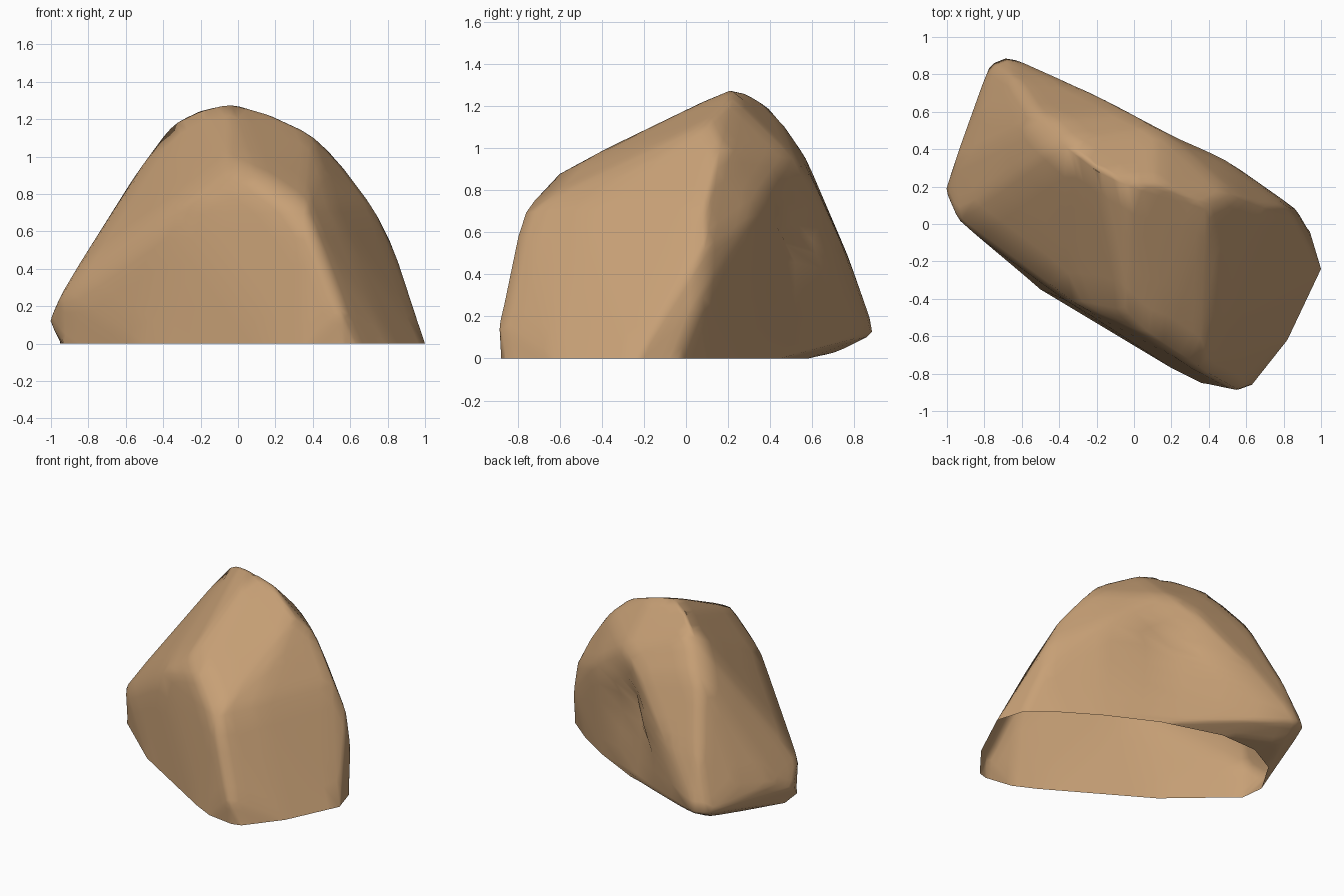
import bpy
import bmesh
import math
from mathutils import Vector

default_cube = bpy.data.objects.get("Cube")
if default_cube:
    bpy.data.objects.remove(default_cube, do_unlink=True)

# Outline of the boulder where it meets the ground
footprint = [
    (-.93, .03), (-.5, -.35), (0, -.65), (.2, -.77), (.36, -.85),
    (.56, -.88), (.63, -.86), (.82, -.62), (1, -.24), (.94, -.04),
    (.74, .12), (.5, .27), (.14, .45), (-.29, .58), (-.58, .57),
    (-.8, .45), (-.95, .2),
]

# Long crest that runs over the peak and down to the rear tip
crest = [
    (.39, .1, 1.12), (.13, .22, 1.24), (-.04, .22, 1.29), (-.2, .3, 1.25),
    (-.37, .43, 1.17), (-.5, .56, .98), (-.64, .77, .49), (-.67, .9, .12),
]

# Shoulder where the steep front wall meets the sloping top
front_shoulder = [
    (-1.01, .18, .12), (-.94, .02, .28), (-.34, -.42, .71), (-.04, -.48, .95),
    (.12, -.63, .87), (.35, -.78, .71), (.55, -.89, .18),
]

# Rounded flank, outer corner and the overhanging rim at the back
flank = [
    (.5, -.5, .72), (.45, -.2, .93),
    (.52, .16, 1), (.73, .08, .72), (.83, .09, .52), (.87, .08, .3),
]
back_rim = [
    (.5, .34, .7), (.14, .52, .95), (-.04, .6, .86), (-.38, .77, .48),
]

# Blunt rear end
rear_end = [
    (-.77, .86, .12), (-.84, .6, .25), (-.96, .33, .2), (-.75, .4, .56),
    (-.7, .72, .03),
]


def hull_mesh(points):
    """Wrap the points in a convex skin."""
    bm = bmesh.new()
    for point in points:
        bm.verts.new(point)
    result = bmesh.ops.convex_hull(bm, input=bm.verts[:])
    unused = set(result["geom_interior"]) | set(result["geom_unused"])
    loose = [item for item in unused if isinstance(item, bmesh.types.BMVert)]
    bmesh.ops.delete(bm, geom=loose, context="VERTS")
    return bm


def carve_groove(bm, centre, across, inward, width, height, depth):
    """Press a soft upright groove into the faces that look away from inward."""
    bm.normal_update()
    moves = []
    for vert in bm.verts:
        offset = vert.co - centre
        if vert.normal.dot(inward) > -.5 or vert.co.z < .01:
            continue
        side = offset.dot(across) / width
        rise = offset.z / height
        moves.append((vert, depth * math.exp(-side * side - rise * rise)))
    for vert, amount in moves:
        vert.co += inward * amount


base = [(x, y, 0) for x, y in footprint]
bm = hull_mesh(base + crest + front_shoulder + flank + back_rim + rear_end)
bmesh.ops.recalc_face_normals(bm, faces=bm.faces[:])

# The shell is open underneath
underside = [f for f in bm.faces if all(v.co.z < .001 for v in f.verts)]
bmesh.ops.delete(bm, geom=underside, context="FACES")
bmesh.ops.subdivide_edges(bm, edges=bm.edges[:], cuts=4, use_grid_fill=True)

# Soften the ridges while the ground outline stays flat
upper = [vert for vert in bm.verts if vert.co.z > .01]
bmesh.ops.smooth_vert(bm, verts=upper, factor=.4, use_axis_x=True,
                      use_axis_y=True, use_axis_z=True)

# Upright cleft in the back wall
back_inward = Vector((-.64, -.77, 0))
back_across = Vector((-.77, .64, 0))
carve_groove(bm, Vector((.13, .48, .48)), back_across, back_inward, .15, .28, .1)

mesh = bpy.data.meshes.new("boulder")
bm.to_mesh(mesh)
bm.free()
boulder = bpy.data.objects.new("boulder", mesh)
bpy.context.collection.objects.link(boulder)

# Sandy brown stone
stone = bpy.data.materials.new("sandy_stone")
stone.use_nodes = True
colour = (.57, .35, .18, 1)
stone.diffuse_color = colour
stone.node_tree.nodes["Principled BSDF"].inputs["Base Color"].default_value = colour
mesh.materials.append(stone)

# Smooth shading that keeps only the sharpest breaks
bpy.context.view_layer.objects.active = boulder
boulder.select_set(True)
bpy.ops.object.shade_smooth_by_angle(angle=math.radians(60))
